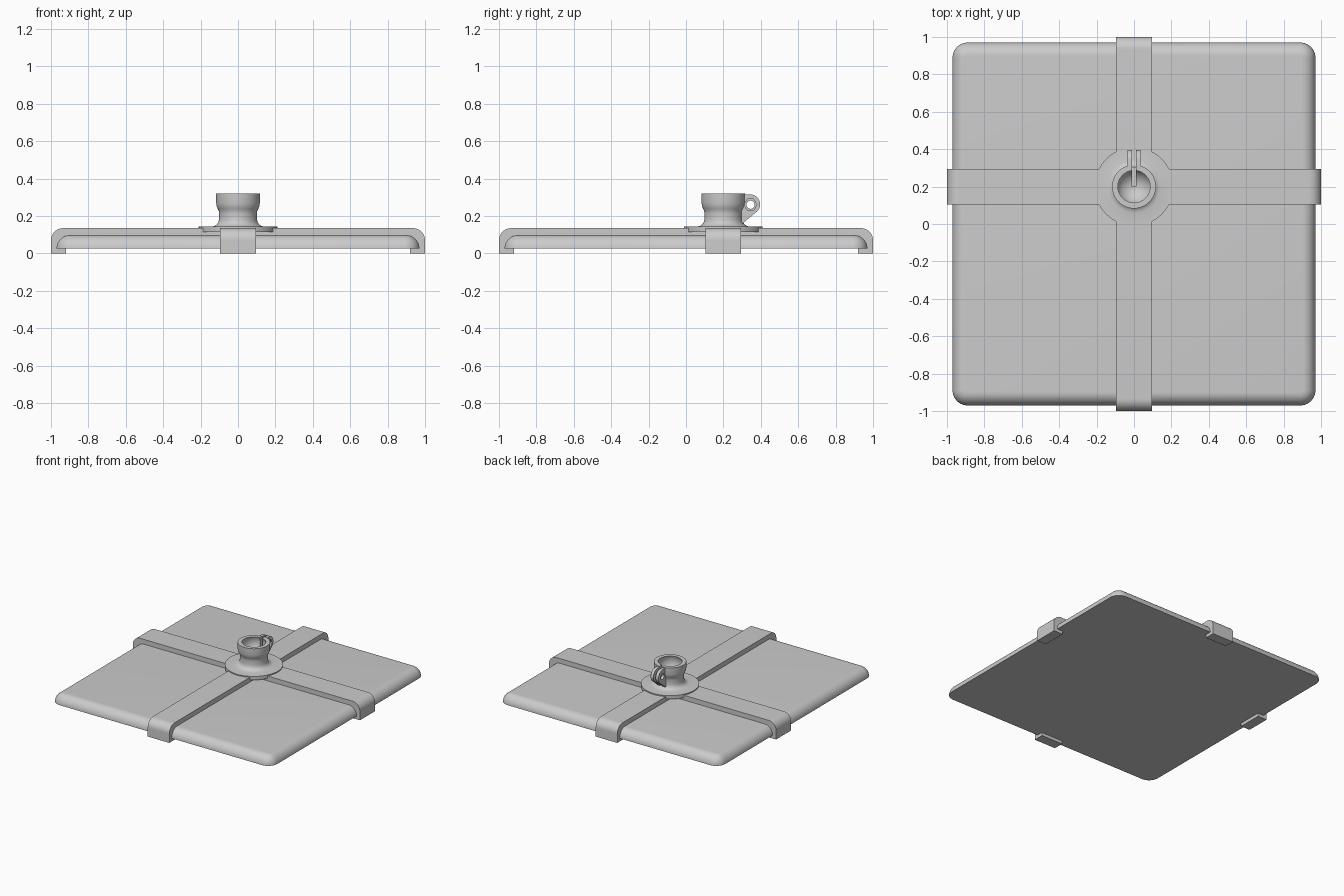
import bpy, bmesh, math
from mathutils import Matrix, Vector

if "Cube" in bpy.data.objects:
    bpy.data.objects.remove(bpy.data.objects["Cube"])

grey = bpy.data.materials.new("plain grey")
grey.diffuse_color = (0.6, 0.6, 0.6, 1)
grey.use_nodes = True
grey.node_tree.nodes["Principled BSDF"].inputs["Base Color"].default_value = grey.diffuse_color
CY = 0.2  # y of the socket axis


def finish(bm, name, angle=35):
    bmesh.ops.remove_doubles(bm, verts=bm.verts, dist=1e-5)
    bmesh.ops.recalc_face_normals(bm, faces=bm.faces)
    me = bpy.data.meshes.new(name)
    bm.to_mesh(me)
    bm.free()
    me.materials.append(grey)
    ob = bpy.data.objects.new(name, me)
    bpy.context.collection.objects.link(ob)
    activate(ob)
    bpy.ops.object.shade_smooth_by_angle(angle=math.radians(angle))
    return ob


def activate(ob):
    bpy.ops.object.select_all(action='DESELECT')
    ob.select_set(True)
    bpy.context.view_layer.objects.active = ob


def prism(name, pts, lo, hi):
    """Extrude a 2D outline from lo to hi; to_3d maps (a, b, depth)."""
    bm = bmesh.new()
    f = bm.faces.new([bm.verts.new(Vector((lo, a, b))) for a, b in pts])
    r = bmesh.ops.extrude_face_region(bm, geom=[f])
    vs = [g for g in r["geom"] if isinstance(g, bmesh.types.BMVert)]
    bmesh.ops.translate(bm, verts=vs, vec=(hi - lo, 0, 0))
    return finish(bm, name)


def cut(ob, cutter):
    activate(ob)
    m = ob.modifiers.new("cut", 'BOOLEAN')
    m.operation, m.solver, m.object = 'DIFFERENCE', 'EXACT', cutter
    bpy.ops.object.modifier_apply(modifier=m.name)
    bpy.data.objects.remove(cutter)
    bpy.ops.object.shade_smooth_by_angle(angle=math.radians(35))


def arc(cx, cy, r, a0, a1, n):
    return [(cx + r * math.cos(math.radians(a0 + (a1 - a0) * i / n)),
             cy + r * math.sin(math.radians(a0 + (a1 - a0) * i / n))) for i in range(n + 1)]


# flat panel: rounded square rings stacked along a quarter-round edge
bm = bmesh.new()
rings = []
for i in range(11):
    t = math.pi / 2 * i / 10
    inset, z = 0.07 * (1 - math.cos(t)), 0.025 + 0.072 * math.sin(t)
    ring = []
    for k, (sx, sy) in enumerate(((1, 1), (-1, 1), (-1, -1), (1, -1))):
        ring += [bm.verts.new((x, y, z)) for x, y in
                 arc(sx * 0.89, sy * 0.89, 0.08 - inset, 90 * k, 90 * k + 90, 10)]
    rings.append(ring)
for a, b in zip(rings, rings[1:]):
    for j in range(len(a)):
        k = (j + 1) % len(a)
        bm.faces.new((a[j], a[k], b[k], b[j]))
bm.faces.new(rings[0])
bm.faces.new(rings[-1])
finish(bm, "panel")

# clamp straps with hooked ends
half = [(0.92, 0.0), (1.0, 0.0)] + arc(0.935, 0.07, 0.065, 0, 90, 12)
inner = arc(0.90, 0.025, 0.07, 90, 0, 12) + [(0.92, 0.025)]
inner = [(a, 0.025 + (b - 0.025) * 0.072 / 0.07) for a, b in inner]
mirror = lambda pts: [(-a, b) for a, b in reversed(pts)]
outline = half + mirror(half) + mirror(inner) + inner
prism("strap_front_to_back", outline, -0.095, 0.095)
side = prism("strap_side_to_side", outline, -0.295, -0.105)
side.data.transform(Matrix.Rotation(math.radians(-90), 4, 'Z'))
# after the turn the depth runs along -y, so the strap lies at y 0.105 to 0.295

# hub disc and ball socket, turned as one piece
profile = [(0, 0.115), (0.21, 0.115), (0.21, 0.143), (0.14, 0.143), (0.124, 0.147),
           (0.112, 0.156), (0.105, 0.167), (0.102, 0.18), (0.101, 0.215), (0.103, 0.228),
           (0.109, 0.24), (0.114, 0.252), (0.117, 0.27), (0.117, 0.32)]
a0 = math.degrees(math.asin(0.04 / 0.095))
profile += arc(0, 0.28, 0.095, a0, -90, 16)
profile[-1] = (0, 0.185)
profile[13] = (0.117, 0.32)
bm = bmesh.new()
N = 64
cols = []
for s in range(N):
    a = 2 * math.pi * s / N
    cols.append([bm.verts.new((r * math.cos(a), CY + r * math.sin(a), z)) for r, z in profile])
for s in range(N):
    a, b = cols[s], cols[(s + 1) % N]
    for j in range(len(profile) - 1):
        if j == 0:
            bm.faces.new((a[0], a[1], b[1]))
        elif j == len(profile) - 2:
            bm.faces.new((a[j], a[j + 1], b[j]))
        else:
            bm.faces.new((a[j], a[j + 1], b[j + 1], b[j]))
socket = finish(bm, "ball_socket_hub")

# clamping slot in the back of the socket
cut(socket, prism("slot_cutter", [(CY, 0.172), (0.45, 0.172), (0.45, 0.4), (CY, 0.4)], -0.01, 0.01))

# pair of clamp ears with a bolt hole, one with a hexagonal nut recess
ear = [(0.297, 0.155)] + arc(0.343, 0.262, 0.053, -48, 90, 16) + [(0.297, 0.315)]
for name, lo, hi in (("clamp_ear_left", -0.034, -0.01), ("clamp_ear_right", 0.01, 0.034)):
    ob = prism(name, ear, lo, hi)
    cut(ob, prism("hole_cutter", arc(0.345, 0.26, 0.022, 0, 345, 23), -0.1, 0.1))
    if lo > 0:
        cut(ob, prism("nut_cutter", arc(0.345, 0.26, 0.034, 0, 300, 5), 0.022, 0.1))
